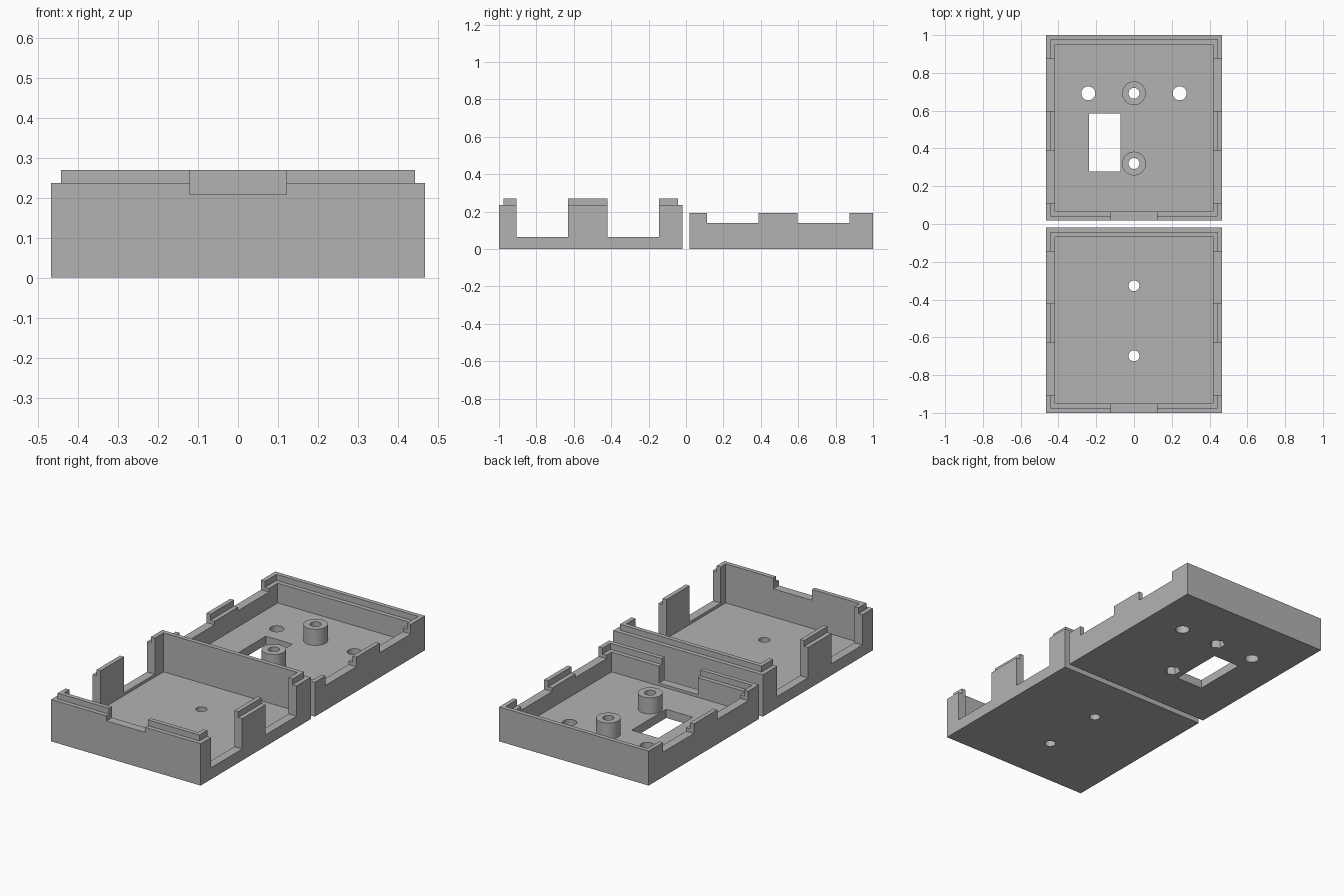
import bpy
import bmesh
from math import radians
from mathutils import Matrix, Vector

cube = bpy.data.objects.get("Cube")
if cube:
    bpy.data.objects.remove(cube, do_unlink=True)

grey = bpy.data.materials.new("plain grey")
grey.use_nodes = True
colour = (0.45, 0.45, 0.45, 1)
grey.diffuse_color = colour
grey.node_tree.nodes["Principled BSDF"].inputs["Base Color"].default_value = colour

W, LENGTH = 0.467, 0.982      # half width and length of each tray
FLOOR, LIP, WALL = 0.049, 0.0245, 0.049
SIDE_GAPS = ((0.094, 0.37), (0.579, 0.855))   # side openings, from the tray's front


def finish(bm, name):
    mesh = bpy.data.meshes.new(name)
    bm.to_mesh(mesh)
    bm.free()
    obj = bpy.data.objects.new(name, mesh)
    mesh.materials.append(grey)
    bpy.context.collection.objects.link(obj)
    return obj


def box(name, x0, x1, y0, y1, z0, z1):
    bm = bmesh.new()
    lo, hi = Vector((x0, y0, z0)), Vector((x1, y1, z1))
    matrix = Matrix.Translation((lo + hi) / 2) @ Matrix.Diagonal((*(hi - lo), 1))
    bmesh.ops.create_cube(bm, size=1, matrix=matrix)
    return finish(bm, name)


def cylinder(name, x, y, r, z0, z1, sides=32):
    bm = bmesh.new()
    bmesh.ops.create_cone(bm, cap_ends=True, segments=sides, radius1=r, radius2=r,
                          depth=z1 - z0, matrix=Matrix.Translation((x, y, (z0 + z1) / 2)))
    return finish(bm, name)


def inset_box(name, y0, inset, z0, z1):
    return box(name, inset - W, W - inset, y0 + inset, y0 + LENGTH - inset, z0, z1)


def combine(obj, tool, operation="DIFFERENCE"):
    """Apply one boolean and remove its tool."""
    mod = obj.modifiers.new("bool", "BOOLEAN")
    mod.operation, mod.solver, mod.object = operation, "EXACT", tool
    graph = bpy.context.evaluated_depsgraph_get()
    mesh = bpy.data.meshes.new_from_object(obj.evaluated_get(graph))
    obj.modifiers.clear()
    obj.data = mesh
    bpy.data.objects.remove(tool, do_unlink=True)


def cut_walls(tray, y0, sill, notch_sill):
    # two openings through both side walls, leaving the floor between them alone
    for a, b in SIDE_GAPS:
        for side in (-1, 1):
            xs = sorted((side * (W - WALL - 0.01), side * (W + 0.1)))
            combine(tray, box("gap", *xs, y0 + a, y0 + b, sill, 1))
    # notch in the front wall
    combine(tray, box("notch", -0.121, 0.121, y0 - 0.1, y0 + WALL + 0.01, notch_sill, 1))


# Front tray: deep box with a raised inner lip
y0 = -1.0
base = inset_box("base_tray", y0, 0, 0, 0.236)
combine(base, inset_box("lip", y0, LIP, 0.1, 0.269), "UNION")
combine(base, inset_box("cavity", y0, WALL, FLOOR, 1))
cut_walls(base, y0, 0.065, 0.2075)
for y in (-0.698, -0.327):
    combine(base, cylinder("screw_hole", 0, y, 0.029, -0.1, 0.1))

# Back tray: shallow lid with a raised outer rim and an inner ledge
y0 = 1 - LENGTH
lid = inset_box("lid_tray", y0, 0, 0, 0.194)
combine(lid, inset_box("rebate", y0, LIP, 0.16, 1))
combine(lid, inset_box("cavity", y0, WALL, FLOOR, 1))
cut_walls(lid, y0, 0.14, 0.065)
combine(lid, box("window", -0.237, -0.071, 0.278, 0.586, -0.1, 0.1))
for x in (-0.242, 0.242):
    combine(lid, cylinder("round_hole", x, 0.692, 0.037, -0.1, 0.1))

# Screw posts with a bore and a hexagonal nut pocket underneath
for y in (0.692, 0.32):
    combine(lid, cylinder("post", 0, y, 0.063, 0.02, 0.14), "UNION")
    combine(lid, cylinder("bore", 0, y, 0.029, -0.1, 0.3))
    combine(lid, cylinder("nut_pocket", 0, y, 0.043, -0.1, 0.06, sides=6))

# Smooth the round walls and keep every edge crisp
for obj in (base, lid):
    bpy.ops.object.select_all(action="DESELECT")
    obj.select_set(True)
    bpy.context.view_layer.objects.active = obj
    bpy.ops.object.shade_smooth_by_angle(angle=radians(30))
